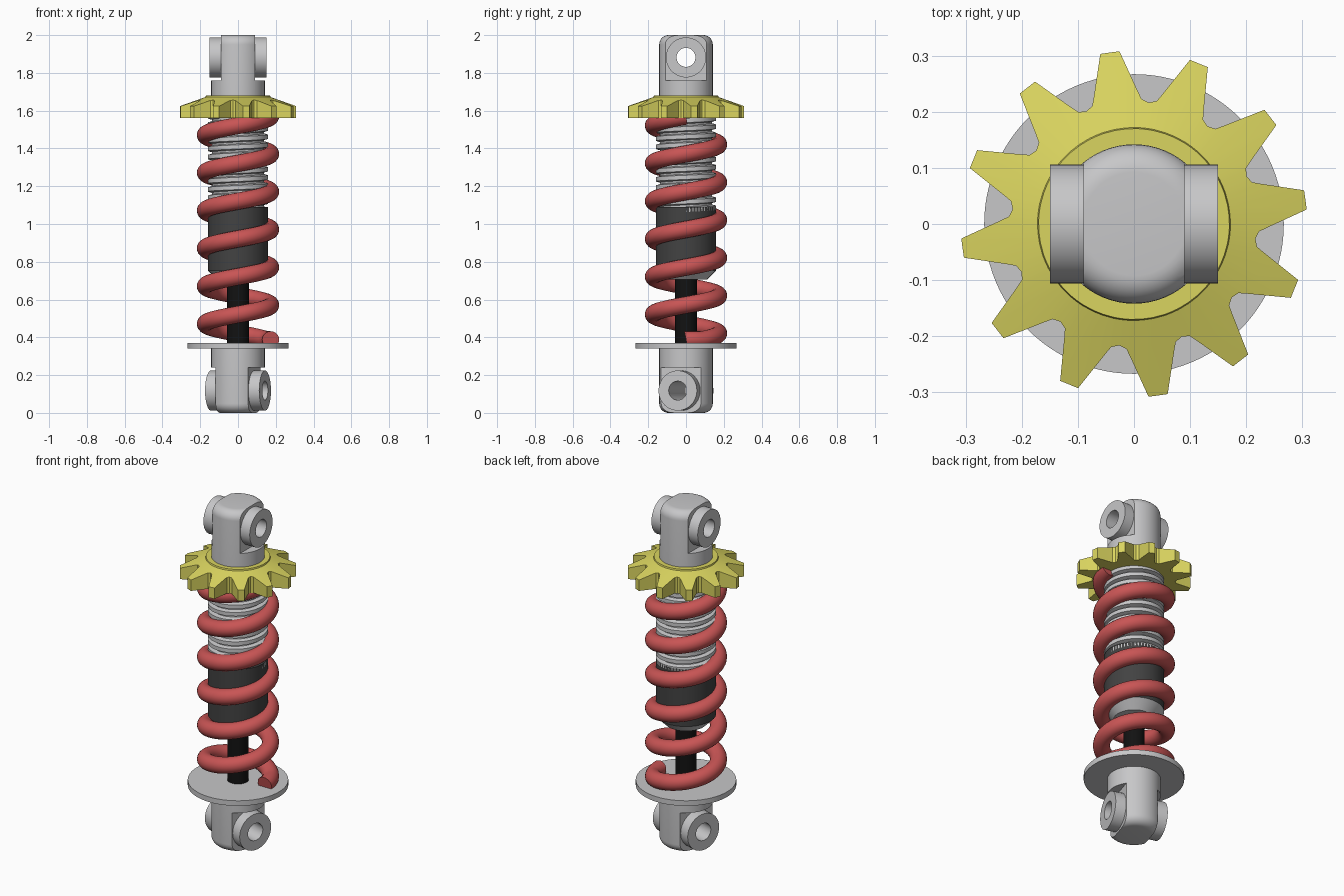
import bpy, bmesh, math
from math import sin, cos, pi, radians
from mathutils import Matrix, Vector

cube = bpy.data.objects.get("Cube")
if cube:
    bpy.data.objects.remove(cube, do_unlink=True)


def material(name, r, g, b):
    m = bpy.data.materials.new(name)
    m.use_nodes = True
    m.diffuse_color = (r, g, b, 1)
    node = next(n for n in m.node_tree.nodes if n.type == 'BSDF_PRINCIPLED')
    node.inputs["Base Color"].default_value = (r, g, b, 1)
    return m


STEEL = material("light grey metal", 0.57, 0.57, 0.58)
SLEEVE = material("dark grey", 0.055, 0.055, 0.055)
BLACK = material("black", 0.006, 0.006, 0.006)
RED = material("red", 0.58, 0.09, 0.09)
YELLOW = material("yellow", 0.70, 0.66, 0.115)


def skin(name, mat, rings, close_rings=False, cap=False, transform=None, angle=35):
    """Bridge a list of closed point loops into one surface."""
    bm = bmesh.new()
    loops = [[bm.verts.new(p) for p in ring] for ring in rings]
    n = len(loops[0])
    pairs = list(zip(loops, loops[1:]))
    if close_rings:
        pairs.append((loops[-1], loops[0]))
    for a, b in pairs:
        for i in range(n):
            j = (i + 1) % n
            bm.faces.new((a[i], a[j], b[j], b[i]))
    if cap:
        bm.faces.new(loops[0])
        bm.faces.new(loops[-1])
    bmesh.ops.recalc_face_normals(bm, faces=bm.faces)
    if transform:
        bm.transform(transform)
    mesh = bpy.data.meshes.new(name)
    bm.to_mesh(mesh)
    bm.free()
    mesh.materials.append(mat)
    ob = bpy.data.objects.new(name, mesh)
    bpy.context.collection.objects.link(ob)
    smooth(ob, angle)
    return ob


def smooth(ob, angle=35):
    bpy.ops.object.select_all(action='DESELECT')
    ob.select_set(True)
    bpy.context.view_layer.objects.active = ob
    bpy.ops.object.shade_smooth_by_angle(angle=radians(angle))


def lathe(name, mat, profile, tube=False, transform=None, sides=64):
    """Revolve (radius, height) points about z; a tube profile is a closed outline."""
    rings = [[(r * cos(2 * pi * i / sides), r * sin(2 * pi * i / sides), z)
              for i in range(sides)] for r, z in profile]
    return skin(name, mat, rings, close_rings=tube, cap=not tube, transform=transform)


def cut(ob, cutter):
    mod = ob.modifiers.new("cut", 'BOOLEAN')
    mod.operation = 'DIFFERENCE'
    mod.solver = 'EXACT'
    mod.object = cutter
    cutter.hide_render = True
    bpy.context.view_layer.objects.active = ob
    bpy.ops.object.modifier_apply(modifier=mod.name)
    bpy.data.objects.remove(cutter, do_unlink=True)


def helix(name, mat, section, radius, z0, z1, pitch, floor=0.0, steps=56):
    """Sweep a (radial, axial) section along a rising spiral."""
    count = round((z1 - z0) / pitch * steps)
    tilt = math.atan2(pitch, 2 * pi * radius)
    rings = []
    for k in range(count + 1):
        a = 2 * pi * k / steps
        out = Vector((cos(a), sin(a), 0))
        up = Vector((sin(a) * sin(tilt), -cos(a) * sin(tilt), cos(tilt)))
        centre = out * radius + Vector((0, 0, max(floor, z0 + pitch * k / steps)))
        rings.append([centre + out * u + up * v for u, v in section])
    return skin(name, mat, rings, cap=True)


# Mounting eyes: built eye-down, the upper one is turned over
EYE_Z, FLAT_X, HOLE_R, BODY_R, FILLET = 0.118, 0.09, 0.05, 0.142, 0.05


def mounting_eye(label, height, transform):
    fillet = [(BODY_R - FILLET + FILLET * sin(t), FILLET - FILLET * cos(t))
              for t in (pi / 2 * i / 8 for i in range(9))]
    body = lathe(label + "_eye_body", STEEL, fillet + [(BODY_R, height)])
    for side in (-1, 1):
        bpy.ops.mesh.primitive_cube_add(size=1, location=(side * (FLAT_X + 0.1), 0, 0.04))
        box = bpy.context.object
        box.scale = (0.2, 0.5, 0.4)
        bpy.context.view_layer.update()
        cut(body, box)
    bpy.ops.mesh.primitive_cylinder_add(vertices=48, radius=HOLE_R, depth=1,
                                        location=(0, 0, EYE_Z), rotation=(0, pi / 2, 0))
    cut(body, bpy.context.object)
    body.data.transform(transform)
    smooth(body)
    for side, name in ((1, "left"), (-1, "right")):
        place = (transform @ Matrix.Translation((0, 0, EYE_Z))
                 @ Matrix.Rotation(side * pi / 2, 4, 'Y'))
        lathe(f"{label}_eye_boss_{name}", STEEL,
              [(HOLE_R, 0.088), (0.106, 0.088), (0.106, 0.15), (HOLE_R, 0.15)],
              tube=True, transform=place, sides=48)


mounting_eye("lower", 0.345, Matrix.Rotation(radians(-17), 4, 'Z'))
mounting_eye("upper", 0.42, Matrix.Translation((0, 0, 2)) @ Matrix.Rotation(pi, 4, 'X'))

# Lower spring seat and piston rod
lathe("spring_seat", STEEL, [(0.267, 0.34), (0.267, 0.37)], sides=96)
lathe("piston_rod", BLACK, [(0.057, 0.36), (0.057, 0.72)], sides=32)

# Damper body with chamfered foot, dark sleeve and threaded upper half
lathe("damper_body", STEEL, [(0.11, 0.705), (0.16, 0.755), (0.138, 0.757), (0.138, 1.6)])
lathe("damper_sleeve", SLEEVE,
      [(0.13, 0.755), (0.16, 0.755), (0.16, 1.09), (0.13, 1.09)], tube=True)
helix("body_thread", STEEL,
      [(-0.025, -0.018), (0, -0.011), (0, 0.011), (-0.025, 0.018)],
      0.16, 1.075, 1.575, 0.043)

# Coil spring
WIRE = 0.045
helix("coil_spring", RED,
      [(WIRE * cos(2 * pi * i / 20), WIRE * sin(2 * pi * i / 20)) for i in range(20)],
      0.173, 0.371, 1.571, 0.2, floor=0.388)

# Toothed adjuster ring with a conical top
TEETH = 12
tooth = [(-3.2, 0.309), (3.2, 0.309), (9.6, 0.237), (11.5, 0.223),
         (15, 0.218), (18.5, 0.223), (20.4, 0.237)]
outline = [(radians(8 + 360 / TEETH * k + a), r) for k in range(TEETH) for a, r in tooth]


def gear_ring(radius, height):
    return [((radius or r) * cos(a), (radius or r) * sin(a), height(r)) for a, r in outline]


skin("adjuster_ring", YELLOW, [
    gear_ring(0.136, lambda r: 1.56),
    gear_ring(None, lambda r: 1.56),
    gear_ring(None, lambda r: 1.672 - 0.35 * (r - 0.172)),
    gear_ring(0.172, lambda r: 1.672),
    gear_ring(0.17, lambda r: 1.68),
    gear_ring(0.136, lambda r: 1.68)], close_rings=True, angle=25)
